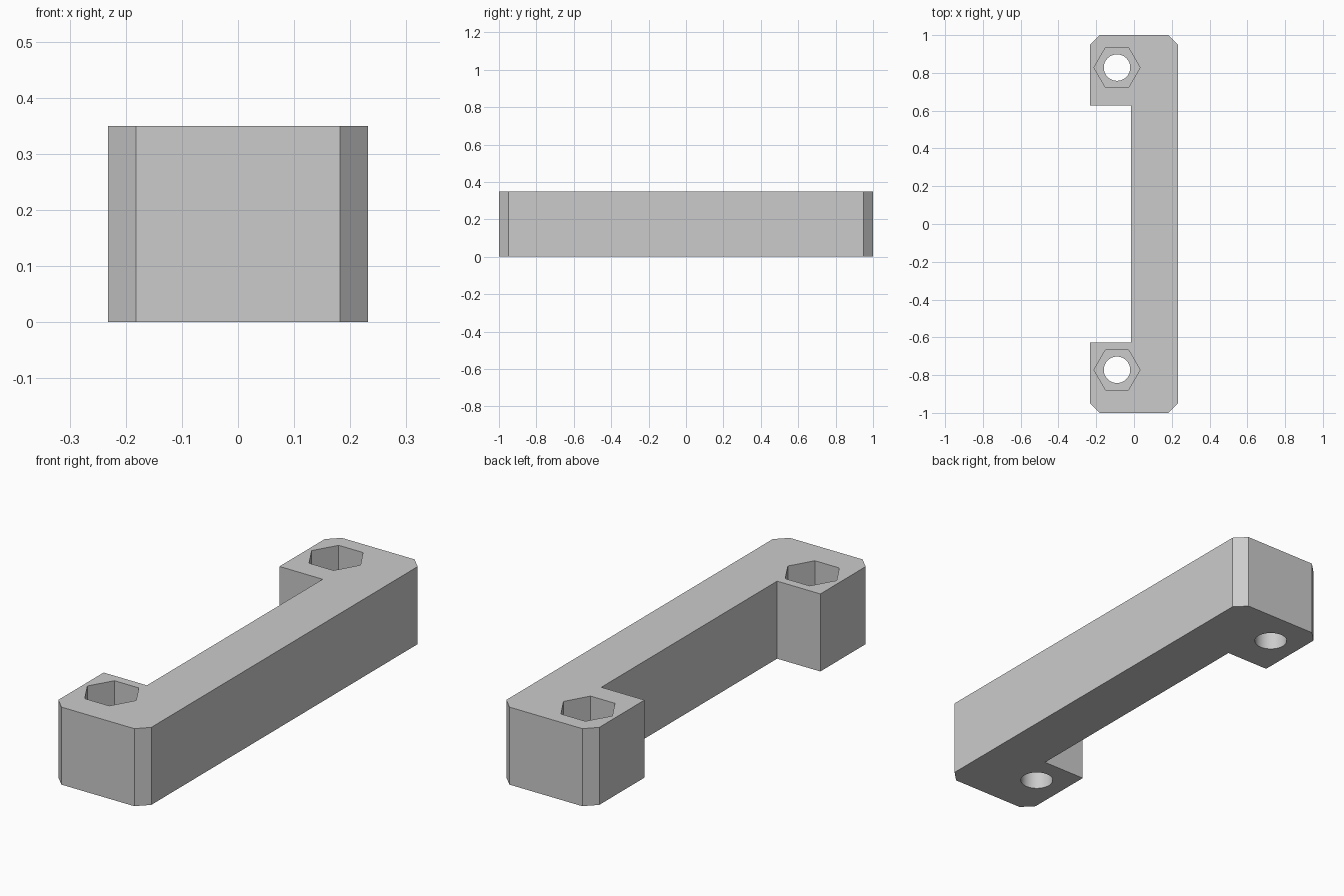
import bpy, bmesh, math

cube = bpy.data.objects.get("Cube")
if cube:
    bpy.data.objects.remove(cube, do_unlink=True)

HEIGHT = 0.35
HALF_W = 0.232
BAR_X = -0.016      # inner face of the slim grip bar
FOOT_Y = 0.627      # where the mounting feet begin
CHAMFER = 0.05
POCKET_FLOOR = 0.15

grey = bpy.data.materials.new("plain grey")
grey.use_nodes = True
colour = (0.6, 0.6, 0.6, 1)
grey.diffuse_color = colour
grey.node_tree.nodes["Principled BSDF"].inputs["Base Color"].default_value = colour

# Handle body: bracket outline with chamfered outer corners, extruded upward
half = [(BAR_X, FOOT_Y), (-HALF_W, FOOT_Y), (-HALF_W, 1 - CHAMFER),
        (-HALF_W + CHAMFER, 1), (HALF_W - CHAMFER, 1), (HALF_W, 1 - CHAMFER)]
outline = half + [(x, -y) for x, y in reversed(half)]
bm = bmesh.new()
face = bm.faces.new([bm.verts.new((x, y, 0)) for x, y in outline])
top = bmesh.ops.extrude_face_region(bm, geom=[face])["geom"]
bmesh.ops.translate(bm, vec=(0, 0, HEIGHT),
                    verts=[v for v in top if isinstance(v, bmesh.types.BMVert)])
bmesh.ops.recalc_face_normals(bm, faces=bm.faces)
mesh = bpy.data.meshes.new("handle_body")
bm.to_mesh(mesh)
bm.free()
handle = bpy.data.objects.new("handle_body", mesh)
bpy.context.collection.objects.link(handle)
mesh.materials.append(grey)


def cut(name, sides, radius, y, bottom, turn=0):
    """Subtract an upright prism reaching from bottom to above the body."""
    depth = HEIGHT + 0.1 - bottom
    bpy.ops.mesh.primitive_cylinder_add(
        vertices=sides, radius=radius, depth=depth,
        location=(-0.09, y, bottom + depth / 2), rotation=(0, 0, turn))
    cutter = bpy.context.object
    cutter.name = name
    cutter.hide_render = True
    cutter.data.materials.append(grey)
    mod = handle.modifiers.new(name, 'BOOLEAN')
    mod.operation = 'DIFFERENCE'
    mod.solver = 'EXACT'
    mod.object = cutter
    bpy.context.view_layer.objects.active = handle
    bpy.ops.object.modifier_apply(modifier=name)
    bpy.data.objects.remove(cutter, do_unlink=True)


# Nut pockets and bolt holes in both feet
for side, y in (("back", 0.828), ("front", -0.772)):
    cut(side + "_nut_pocket", 6, 0.122, y, POCKET_FLOOR, math.radians(30))
    cut(side + "_bolt_hole", 48, 0.07, y, -0.1)

bpy.ops.object.select_all(action='DESELECT')
handle.select_set(True)
bpy.context.view_layer.objects.active = handle
bpy.ops.object.shade_smooth_by_angle(angle=math.radians(30))
